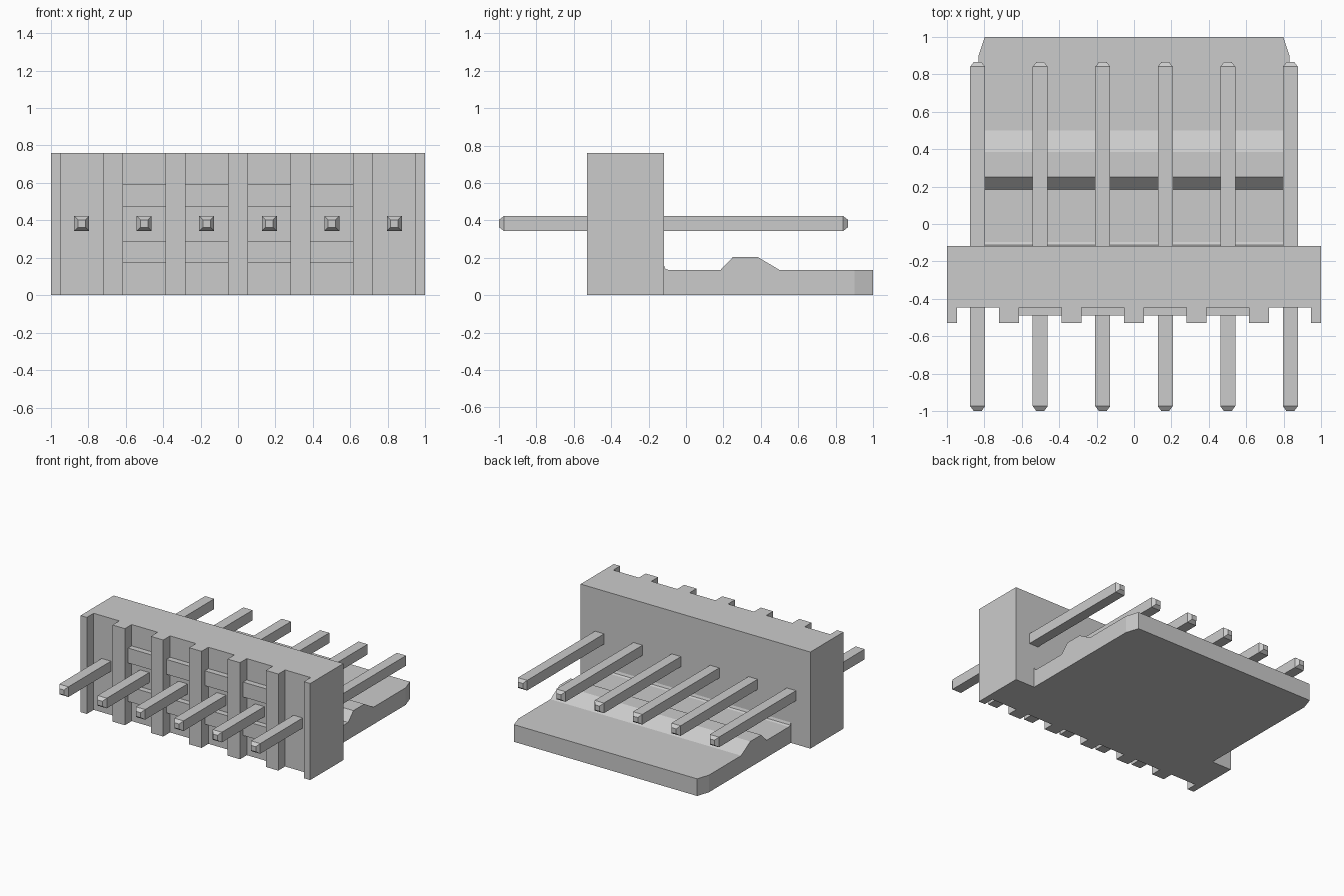
import bpy
import bmesh
from mathutils import Vector

if "Cube" in bpy.data.objects:
    bpy.data.objects.remove(bpy.data.objects["Cube"])

grey = bpy.data.materials.new("plain grey")
grey.use_nodes = True
grey.diffuse_color = (0.6, 0.6, 0.6, 1)
grey.node_tree.nodes["Principled BSDF"].inputs["Base Color"].default_value = (0.6, 0.6, 0.6, 1)


def finish(name, bm):
    bmesh.ops.recalc_face_normals(bm, faces=bm.faces)
    mesh = bpy.data.meshes.new(name)
    bm.to_mesh(mesh)
    bm.free()
    mesh.materials.append(grey)
    obj = bpy.data.objects.new(name, mesh)
    bpy.context.collection.objects.link(obj)
    return obj


def prism(name, points, direction):
    """Extrude a closed outline along a direction."""
    bm = bmesh.new()
    face = bm.faces.new([bm.verts.new(p) for p in points])
    grown = bmesh.ops.extrude_face_region(bm, geom=[face])
    verts = [v for v in grown["geom"] if isinstance(v, bmesh.types.BMVert)]
    bmesh.ops.translate(bm, verts=verts, vec=Vector(direction))
    return finish(name, bm)


def box(name, x0, x1, y0, y1, z0, z1):
    return prism(name, [(x0, y0, z0), (x1, y0, z0), (x1, y1, z0), (x0, y1, z0)], (0, 0, z1 - z0))


PITCH = 0.334
HEIGHT = 0.76
FRONT, RECESS, BACK = -0.53, -0.445, -0.118
RIB = 0.054

# Housing wall: comb-shaped outline with ribs between the pins
outline = [(-1, BACK), (-1, FRONT), (-0.945, FRONT), (-0.945, RECESS)]
for i in range(5):
    x = (i - 2) * PITCH
    outline += [(x - RIB, RECESS), (x - RIB, FRONT), (x + RIB, FRONT), (x + RIB, RECESS)]
outline += [(0.945, RECESS), (0.945, FRONT), (1, FRONT), (1, BACK)]
prism("housing_wall", [(x, y, 0) for x, y in outline], (0, 0, HEIGHT))

# Cross bars in the four inner recesses
for i in range(4):
    x = (i - 1.5) * PITCH
    half = PITCH / 2 - RIB
    for label, low, high in (("lower", 0.172, 0.29), ("upper", 0.475, 0.592)):
        box(f"{label}_cross_bar_{i + 1}", x - half, x + half, -0.49, RECESS, low, high)

# Locking plate: side profile with a ramp and a small fillet at the wall
profile = [(BACK, 0), (1, 0), (1, 0.135), (0.5, 0.135), (0.385, 0.203), (0.25, 0.203),
           (0.185, 0.135), (-0.095, 0.135), (-0.111, 0.142), (BACK, 0.16)]
WIDTH = 0.83
plate = prism("locking_plate", [(-WIDTH, y, z) for y, z in profile], (2 * WIDTH, 0, 0))

# Taper the rear corners of the plate
bm = bmesh.new()
bm.from_mesh(plate.data)
for side in (-1, 1):
    geom = bm.verts[:] + bm.edges[:] + bm.faces[:]
    cut = bmesh.ops.bisect_plane(bm, geom=geom, plane_co=(side * WIDTH, 0.9, 0),
                                 plane_no=(side * 0.1, 0.033, 0), clear_outer=True)
    edges = [e for e in cut["geom_cut"] if isinstance(e, bmesh.types.BMEdge)]
    bmesh.ops.holes_fill(bm, edges=edges)
bmesh.ops.recalc_face_normals(bm, faces=bm.faces)
bm.to_mesh(plate.data)
bm.free()

# Square pins with tapered tips
for i in range(6):
    x = (i - 2.5) * PITCH
    bm = bmesh.new()
    rings = []
    for y, r in ((-1, 0.02), (-0.973, 0.04), (0.84, 0.04), (0.866, 0.02)):
        rings.append([bm.verts.new((x + sx * r, y, 0.383 + sz * r))
                      for sx, sz in ((-1, -1), (1, -1), (1, 1), (-1, 1))])
    for a, b in zip(rings, rings[1:]):
        for k in range(4):
            n = (k + 1) % 4
            bm.faces.new((a[k], a[n], b[n], b[k]))
    bm.faces.new(rings[0])
    bm.faces.new(rings[-1])
    finish(f"pin_{i + 1}", bm)
